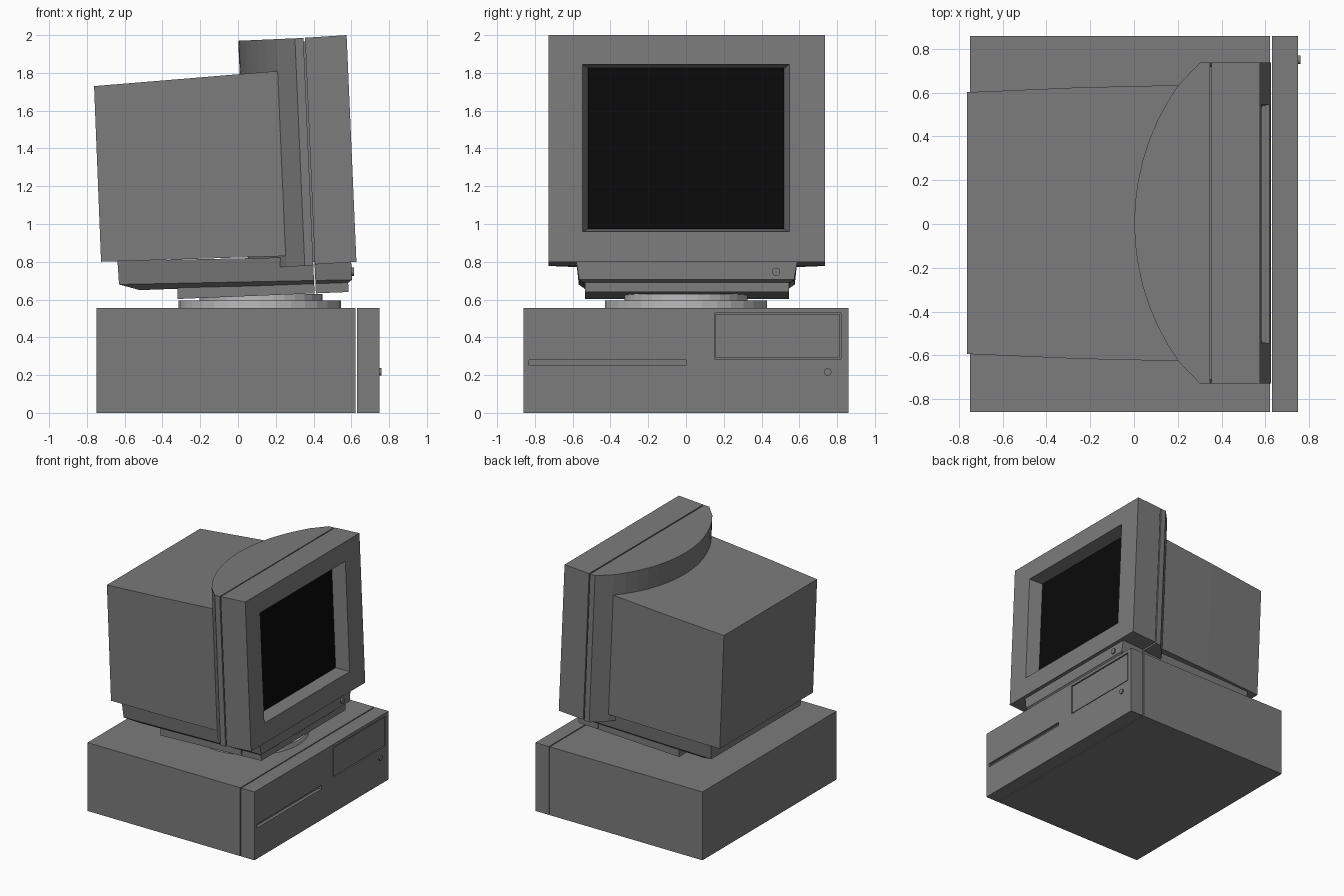
import bpy, bmesh, math

if "Cube" in bpy.data.objects:
    bpy.data.objects.remove(bpy.data.objects["Cube"])

TILT = 0.0433   # backward lean of the monitor (dx per unit of height)
YC = 0.004      # monitor centre in y


def material(name, v):
    m = bpy.data.materials.new(name)
    m.diffuse_color = (v, v, v, 1)
    m.use_nodes = True
    m.node_tree.nodes["Principled BSDF"].inputs["Base Color"].default_value = m.diffuse_color
    return m


CASE = material("dark_grey", 0.2)
BLACK = material("black_glass", 0.003)
LIGHT = material("light_grey", 0.5)


def loft(name, rings, mat=CASE):
    """Closed solid skinned through rings with equal point counts."""
    bm = bmesh.new()
    vs = [[bm.verts.new(p) for p in r] for r in rings]
    n = len(vs[0])
    for a, b in zip(vs, vs[1:]):
        for i in range(n):
            j = (i + 1) % n
            bm.faces.new((a[i], a[j], b[j], b[i]))
    bm.faces.new(vs[0])
    bm.faces.new(vs[-1])
    bmesh.ops.recalc_face_normals(bm, faces=bm.faces)
    me = bpy.data.meshes.new(name)
    bm.to_mesh(me)
    bm.free()
    ob = bpy.data.objects.new(name, me)
    bpy.context.collection.objects.link(ob)
    me.materials.append(mat)
    return ob


def prism(name, profile, y0, y1, mat=CASE):
    """Extrude an xz profile along y."""
    return loft(name, [[(x, y, z) for x, z in profile] for y in (y0, y1)], mat)


def box(name, x0, x1, y0, y1, z0, z1, mat=CASE):
    return prism(name, [(x0, z0), (x1, z0), (x1, z1), (x0, z1)], y0, y1, mat)


def cylinder(name, r, depth, loc, axis_x=False, seg=32, mat=CASE):
    bpy.ops.mesh.primitive_cylinder_add(vertices=seg, radius=r, depth=depth, location=loc,
                                        rotation=(0, math.pi / 2 if axis_x else 0, 0))
    ob = bpy.context.object
    ob.name = name
    ob.data.materials.append(mat)
    return ob


def cut(ob, cutter):
    """Apply a boolean difference and delete the cutter."""
    mod = ob.modifiers.new("cut", 'BOOLEAN')
    mod.object, mod.operation, mod.solver = cutter, 'DIFFERENCE', 'EXACT'
    bpy.context.view_layer.objects.active = ob
    bpy.ops.object.modifier_apply(modifier="cut")
    bpy.data.objects.remove(cutter)


def lean(x, z):
    return x + (2 - z) * TILT


def screen_ring(x, hy, z0, z1):
    return [(lean(x, z), YC + y - 0.004, z) for y, z in
            ((-hy, z0), (hy, z0), (hy, z1), (-hy, z1))]


# desktop case and front panel with disk slot and drive bay
box("case_body", -0.75, 0.622, -0.86, 0.86, 0, 0.555)
panel = box("case_front_panel", 0.63, 0.75, -0.86, 0.86, 0, 0.555)
cut(panel, box("slot_cutter", 0.725, 0.8, -0.83, 0.0, 0.25, 0.28))
cut(panel, box("bay_cutter", 0.735, 0.8, 0.15, 0.82, 0.285, 0.53))
box("drive_bay_cover", 0.72, 0.747, 0.157, 0.813, 0.292, 0.523)
cylinder("case_power_button", 0.02, 0.03, (0.745, 0.75, 0.217), True, 16)

# swivel stand
cylinder("swivel_disc", 0.43, 0.04, (0.115, 0, 0.575), mat=LIGHT)
cylinder("swivel_neck", 0.325, 0.038, (0.122, 0, 0.611), mat=LIGHT)

# tilted plate under the monitor
plate = prism("tilt_plate", [(-0.32, 0.603), (0.585, 0.64), (0.583, 0.70), (-0.32, 0.67)],
              YC - 0.54, YC + 0.54)


# chin: tapered lower body of the monitor
def chin_ring(xb, zb, yb, xf, zf, yf):
    return [(xb, YC - yb, zb), (xf, YC - yf, zf), (xf, YC + yf, zf), (xb, YC + yb, zb)]


chin = loft("monitor_chin", [chin_ring(-0.638, 0.805, 0.585, 0.598, 0.83, 0.59),
                             chin_ring(-0.63, 0.68, 0.572, 0.603, 0.705, 0.568),
                             chin_ring(-0.52, 0.65, 0.53, 0.585, 0.69, 0.548)])
for part in (plate, chin):
    cut(part, prism("seam_cutter", [(lean(x, z), z) for x, z in
                    ((0.346, 0.5), (0.353, 0.5), (0.353, 0.9), (0.346, 0.9))], -1, 1))
cylinder("monitor_power_button", 0.022, 0.03, (0.598, 0.477, 0.747), True, 16)

# picture tube housing behind the screen
loft("monitor_rear_housing", [
    [(xb, YC - y, zb), (xb, YC + y, zb), (xt, YC + y, zt), (xt, YC - y, zt)]
    for xb, zb, xt, zt, y in ((-0.725, 0.80, -0.762, 1.73, 0.598),
                              (-0.21, 0.816, -0.25, 1.772, 0.62),
                              (0.30, 0.832, 0.27, 1.815, 0.632))])

# curved hood joining the housing and the bezel
R, A, N = 1.09, math.radians(35.4), 14
plan = [(0.345, 0.733), (0.30, 0.733)]
plan += [(R - R * math.cos(a), R * math.sin(a)) for a in (A - 2 * A * i / N for i in range(N + 1))]
plan += [(0.30, -0.733), (0.345, -0.733)]
loft("monitor_hood", [[(lean(x, z0), YC + y, z0 + TILT * x) for x, y in plan]
                      for z0 in (1.97, 0.765)])
prism("hood_seam_core", [(lean(x, z), z) for x, z in
                         ((0.32, 0.80), (0.38, 0.80), (0.38, 1.965), (0.32, 1.965))],
      YC - 0.715, YC + 0.715)

# bezel with tapered screen recess
bezel = prism("monitor_bezel", [(0.355, 1.986), (0.575, 2.0), (0.627, 0.80), (0.407, 0.786)],
              YC - 0.733, YC + 0.733)
cut(bezel, loft("screen_cutter", [screen_ring(0.586, 0.550, 0.9585, 1.847),
                                  screen_ring(0.465, 0.517, 0.975, 1.825)]))
loft("screen_glass", [screen_ring(x, 0.518, 0.974, 1.826) for x in (0.455, 0.47)], BLACK)
